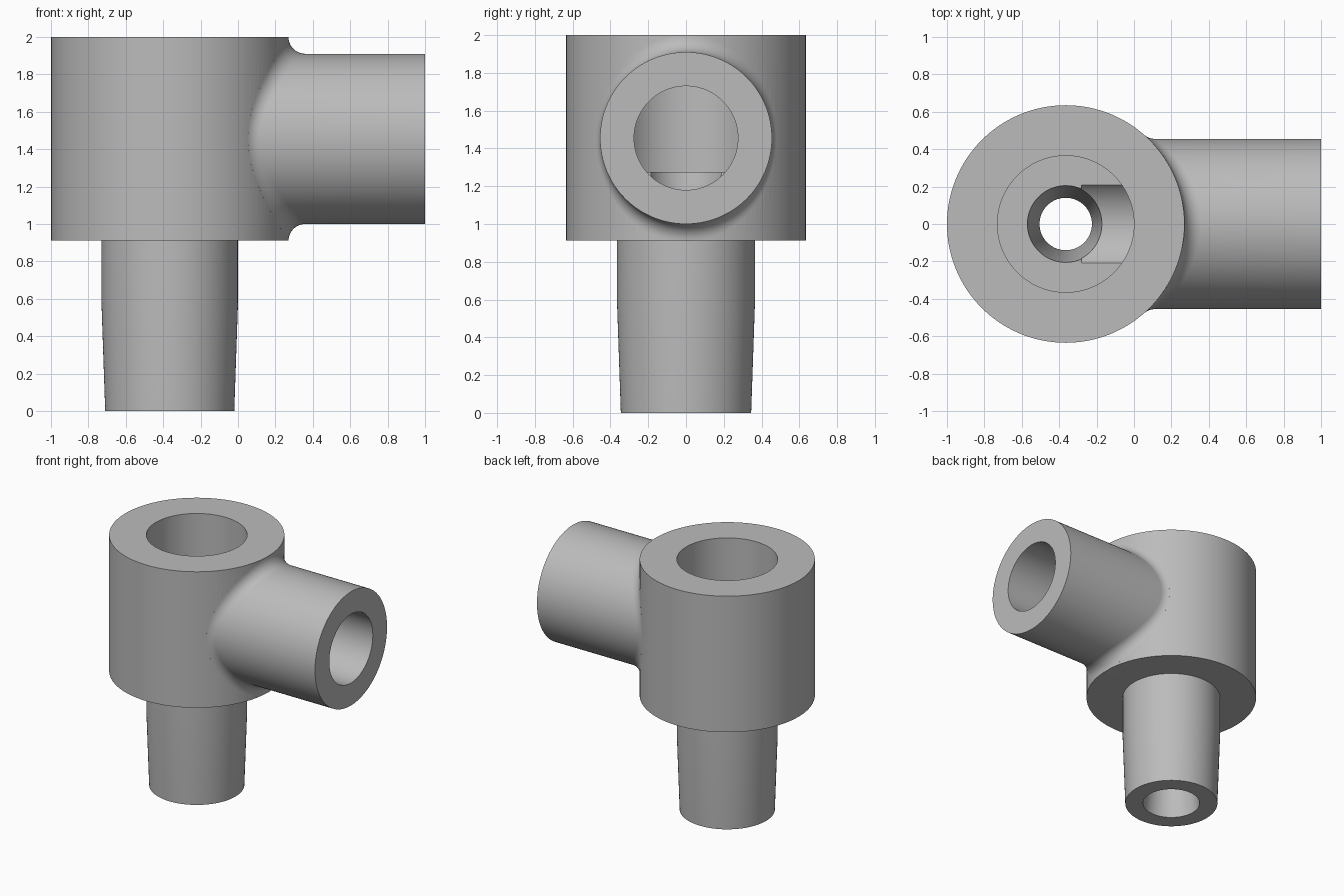
import bpy
import bmesh
from math import cos, sin, pi, sqrt
from mathutils import Vector

if "Cube" in bpy.data.objects:
    bpy.data.objects.remove(bpy.data.objects["Cube"], do_unlink=True)

SEG = 128
AXIS_X = -0.365      # vertical axis of the body
BODY_R = 0.635
BRANCH_Z = 1.455     # horizontal axis of the side branch
BRANCH_R = 0.455
FILLET = 0.09

grey = bpy.data.materials.new("plain_grey")
grey.use_nodes = True
grey.diffuse_color = (0.5, 0.5, 0.5, 1)
grey.node_tree.nodes["Principled BSDF"].inputs["Base Color"].default_value = (0.5, 0.5, 0.5, 1)


def loft(name, rings):
    """Closed solid skinned through a list of point rings."""
    bm = bmesh.new()
    loops = [[bm.verts.new(p) for p in ring] for ring in rings]
    for a, b in zip(loops, loops[1:]):
        for i in range(SEG):
            j = (i + 1) % SEG
            bm.faces.new((a[i], a[j], b[j], b[i]))
    bm.faces.new(loops[0])
    bm.faces.new(loops[-1])
    bmesh.ops.recalc_face_normals(bm, faces=bm.faces)
    mesh = bpy.data.meshes.new(name)
    bm.to_mesh(mesh)
    bm.free()
    mesh.materials.append(grey)
    obj = bpy.data.objects.new(name, mesh)
    bpy.context.collection.objects.link(obj)
    return obj


def angles():
    return [2 * pi * i / SEG for i in range(SEG)]


def lathe(name, profile):
    """Solid of (radius, z) steps around the vertical axis."""
    return loft(name, [[(AXIS_X + r * cos(a), r * sin(a), z) for a in angles()]
                       for r, z in profile])


def branch_ring(x, r):
    return [(x, r * cos(a), BRANCH_Z + r * sin(a)) for a in angles()]


def fillet_ring(t):
    """Ring of the rolling-ball blend, t = 0 on the body, 1 on the branch."""
    ring = []
    for a in angles():
        y = (BRANCH_R + FILLET) * cos(a)
        z = BRANCH_Z + (BRANCH_R + FILLET) * sin(a)
        dx = sqrt((BODY_R + FILLET) ** 2 - y * y)
        centre = Vector((AXIS_X + dx, y, z))
        to_body = Vector((-dx, -y, 0)).normalized()
        to_branch = Vector((0, -cos(a), -sin(a)))
        p = centre + FILLET * to_body.slerp(to_branch, t)
        p.z = min(max(p.z, 0.9105), 1.9995)
        ring.append(p)
    return ring


def combine(target, other, operation):
    mod = target.modifiers.new(operation.lower(), 'BOOLEAN')
    mod.object = other
    mod.operation = operation
    mod.solver = 'EXACT'
    bpy.context.view_layer.objects.active = target
    bpy.ops.object.modifier_apply(modifier=mod.name)
    bpy.data.objects.remove(other, do_unlink=True)


# Body with tapered stem
fitting = lathe("tee_fitting", [(0.345, 0), (0.365, 0.58), (0.365, 0.912),
                                (BODY_R, 0.912), (BODY_R, 2)])

# Side branch with its blend into the body
root = [(p.x - 0.06, p.y * 0.97, BRANCH_Z + (p.z - BRANCH_Z) * 0.97) for p in fillet_ring(0)]
blend = [fillet_ring(i / 10) for i in range(11)]
branch = loft("branch", [root] + blend + [branch_ring(1, BRANCH_R)])
combine(fitting, branch, 'UNION')

# Wide socket above, waisted passage through the stem
bore = lathe("bore_cutter", [(0.217, -0.05), (0.212, 0), (0.14, 0.75),
                             (0.205, 1.275), (0.365, 1.275), (0.365, 2.05)])
combine(fitting, bore, 'DIFFERENCE')

# Side bore opening into the socket
side_bore = loft("side_bore_cutter", [branch_ring(-0.28, 0.275), branch_ring(1.05, 0.275)])
combine(fitting, side_bore, 'DIFFERENCE')

bpy.ops.object.select_all(action='DESELECT')
fitting.select_set(True)
bpy.context.view_layer.objects.active = fitting
bpy.ops.object.shade_smooth_by_angle(angle=pi / 6)
